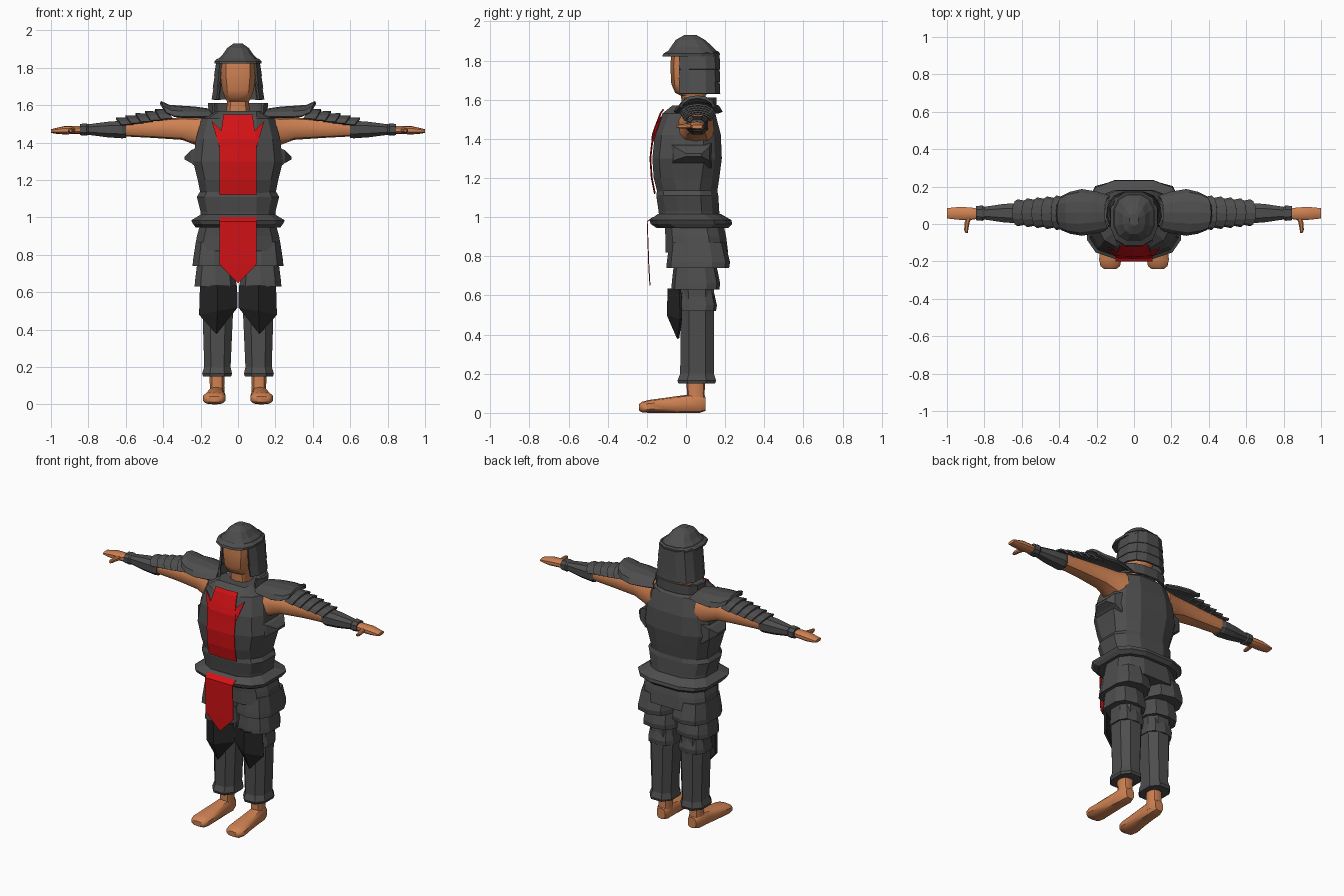
import bpy, bmesh, math

if "Cube" in bpy.data.objects:
    bpy.data.objects.remove(bpy.data.objects["Cube"])


def material(name, rgb):
    m = bpy.data.materials.new(name)
    m.diffuse_color = (*rgb, 1)
    m.use_nodes = True
    m.node_tree.nodes["Principled BSDF"].inputs["Base Color"].default_value = m.diffuse_color
    return m


GRAY = material("armour_gray", (0.075, 0.075, 0.075))
DARK = material("knee_black", (0.018, 0.018, 0.018))
RED = material("cloth_red", (0.65, 0.006, 0.008))
SKIN = material("skin", (0.62, 0.22, 0.085))


def make(name, verts, faces, mat, mirror=False, thick=0, smooth=False):
    """Mesh object, optionally mirrored across x and thickened."""
    me = bpy.data.meshes.new(name)
    me.from_pydata(verts, [], faces)
    bm = bmesh.new()
    bm.from_mesh(me)
    bmesh.ops.recalc_face_normals(bm, faces=bm.faces)
    bm.to_mesh(me)
    bm.free()
    me.materials.append(mat)
    ob = bpy.data.objects.new(name, me)
    bpy.context.collection.objects.link(ob)
    if thick:
        mod = ob.modifiers.new("thickness", 'SOLIDIFY')
        mod.thickness, mod.offset = thick, 0
    if mirror:
        ob.modifiers.new("mirror", 'MIRROR').use_mirror_merge = False
    if smooth:
        bpy.ops.object.select_all(action='DESELECT')
        ob.select_set(True)
        bpy.context.view_layer.objects.active = ob
        bpy.ops.object.shade_smooth_by_angle(angle=math.radians(40))
    return ob


def loft(name, rings, mat, closed=True, **kw):
    """Skin a list of equal rings; closed rings get end caps."""
    n = len(rings[0])
    verts = [p for r in rings for p in r]
    faces = []
    for i in range(len(rings) - 1):
        for j in range(n if closed else n - 1):
            k = (j + 1) % n
            faces.append((i*n + j, i*n + k, (i+1)*n + k, (i+1)*n + j))
    if closed:
        faces += [tuple(range(n)), tuple(range(len(verts) - n, len(verts)))]
    return make(name, verts, faces, mat, **kw)


def ring(axis, c, r1, r2, n=10, p=0.8, a0=0, a1=360):
    """Rounded section across an axis; a partial angle range gives an arc."""
    full = a1 - a0 == 360
    pts = []
    for i in range(n):
        a = math.radians(a0 + (a1 - a0) * (i + 0.5 if full else i) / (n if full else n - 1))
        u = r1 * math.copysign(abs(math.cos(a)) ** p, math.cos(a))
        v = r2 * math.copysign(abs(math.sin(a)) ** p, math.sin(a))
        d = {'x': (0, u, v), 'y': (u, 0, v), 'z': (u, v, 0)}[axis]
        pts.append(tuple(a + b for a, b in zip(c, d)))
    return pts


def zring(z, hx, yf, yb, x=0, **kw):
    return ring('z', (x, (yf + yb) / 2, z), hx, (yb - yf) / 2, **kw)


def body(z, hx, yf, yb):
    """Trunk section with a flat front panel."""
    half = [(0.1, yf), (hx*.82, yf + .035), (hx, yf + .1), (hx, yb - .09),
            (hx*.8, yb - .035), (hx*.42, yb)]
    return [(x, y, z) for x, y in half] + [(-x, y, z) for x, y in half[::-1]]


# Head and neck
loft("head", [zring(1.53, .07, -.02, .1), zring(1.62, .06, -.025, .1), zring(1.635, .07, -.055, .11),
              zring(1.68, .088, -.075, .13), zring(1.77, .1, -.08, .14), zring(1.84, .1, -.075, .14)],
     SKIN, smooth=True)

# Helmet: dome, brim and hanging neck guard
loft("helmet_dome", [zring(1.84, .118, -.1, .168, n=12), zring(1.87, .085, -.08, .14, n=12),
                     zring(1.905, .06, -.055, .1, n=12), zring(1.93, .025, -.01, .055, n=12)], GRAY)
loft("helmet_brim", [zring(1.822, .128, -.125, .175, n=12), zring(1.835, .13, -.12, .178, n=12),
                     zring(1.85, .112, -.095, .165, n=12)], GRAY)
for i, (z0, z1, rx) in enumerate([(1.84, 1.755, .115), (1.775, 1.69, .122), (1.71, 1.63, .128)]):
    loft(f"neck_guard_{i+1}", [zring(z0, rx - .004, -.065, .168, n=10, p=.75, a0=-42, a1=222),
                               zring(z1, rx + .01, -.06, .172, n=10, p=.75, a0=-42, a1=222)],
         GRAY, closed=False, thick=.012)

# Trunk armour, collar and belt
loft("chest_armour", [body(1.1, .195, -.14, .155), body(1.2, .215, -.165, .17), body(1.3, .24, -.172, .183),
                      body(1.42, .225, -.16, .178), body(1.53, .195, -.12, .15),
                      body(1.57, .12, -.07, .11)], GRAY)
loft("waist_armour", [body(.97, .2, -.135, .175), body(1.03, .2, -.14, .17), body(1.11, .22, -.152, .165),
                      body(1.135, .205, -.148, .16)], GRAY)
loft("belt", [body(.945, .225, -.15, .215), body(.965, .24, -.18, .236), body(.985, .25, -.187, .232),
              body(1.015, .2, -.145, .18)], GRAY)
loft("collar", [zring(1.55, .15, -.05, .15, a0=-35, a1=215), zring(1.612, .155, -.04, .15, a0=-35, a1=215)],
     GRAY, closed=False, thick=.014)
loft("armpit_guard", [[(.2, -.09, 1.38), (.2, .13, 1.38), (.2, .13, 1.25), (.2, -.09, 1.25)],
                      [(.25, -.06, 1.36), (.25, .12, 1.36), (.25, .12, 1.29), (.25, -.06, 1.29)],
                      [(.285, 0, 1.325), (.285, .08, 1.325), (.285, .08, 1.31), (.285, 0, 1.31)]],
     GRAY, mirror=True)

# Red cloth: chest panel with pointed side teeth, and hanging flap
rows = [(1.55, .08, -.114), (1.53, .08, -.128), (1.46, .09, -.155), (1.42, .1, -.168), (1.38, .1, -.171),
        (1.3, .1, -.18), (1.2, .1, -.173), (1.12, .1, -.157)]
loft("chest_cloth", [[(-w, y, z), (0, y - .004, z), (w, y, z)] for z, w, y in rows],
     RED, closed=False, thick=.005)
make("chest_cloth_tooth", [(.085, -.155, 1.46), (.14, -.126, 1.515), (.1, -.171, 1.38)],
     [(0, 1, 2)], RED, mirror=True, thick=.006)
flap = [(1.0, .1, -.165), (.978, .1, -.198), (.75, .1, -.19), (.65, .002, -.184)]
loft("hanging_cloth", [[(-w, y, z), (w, y, z)] for z, w, y in flap], RED, closed=False, thick=.005)

# Hip skirt and layered thigh plates
loft("hip_skirt", [body(.82, .232, -.105, .215), body(.9, .22, -.105, .205), body(.97, .2, -.11, .19)], GRAY)
tiers = [(.87, .74, .125, .122, -.1, .225), (.78, .63, .12, .116, -.075, .175), (.66, .52, .11, .093, -.04, .158)]
for i, (z0, z1, x, rx, yf, yb) in enumerate(tiers):
    loft(f"thigh_plate_{i+1}", [zring(z0, rx - .018, yf + .015, yb - .025, x=x, p=.7),
                                zring(z1 + .03, rx - .002, yf + .002, yb, x=x, p=.7),
                                zring(z1, rx, yf, yb - .005, x=x, p=.7)], GRAY, mirror=True)

# Legs, knee plates and feet
loft("trouser_leg", [zring(.15, .08, -.045, .155, x=.112, n=8), zring(.165, .085, -.05, .16, x=.112, n=8),
                     zring(.2, .075, -.035, .148, x=.11, n=8), zring(.5, .087, -.035, .15, x=.108, n=8),
                     zring(.64, .09, -.04, .15, x=.108, n=8)], GRAY, mirror=True)
make("knee_plate", [(.008, -.03, .635), (.11, -.088, .635), (.2, -.03, .635),
                    (.005, -.025, .52), (.11, -.092, .5), (.205, -.025, .48), (.115, -.04, .38)],
     [(0, 1, 4, 3), (1, 2, 5, 4), (3, 4, 6), (4, 5, 6)], DARK, mirror=True, thick=.012)
loft("ankle", [zring(.03, .042, .0, .1, x=.112), zring(.1, .04, .005, .095, x=.112),
               zring(.2, .045, .0, .1, x=.112)], SKIN, mirror=True, smooth=True)
foot = [(.1, .112, .045, .03, .035), (.07, .114, .05, .043, .05), (0, .117, .046, .045, .046),
        (-.1, .122, .039, .055, .039), (-.19, .127, .033, .062, .033), (-.225, .127, .03, .054, .027),
        (-.24, .127, .028, .035, .016)]
loft("foot", [ring('y', (x, y, z), rx, rz, p=.7) for y, x, z, rx, rz in foot],
     SKIN, mirror=True, smooth=True)

# Bare arms, hands and thumbs: x, y, z, half depth, half height
arm = [(.16, .045, 1.45, .1, .1), (.22, .05, 1.46, .085, .075), (.3, .055, 1.475, .065, .06),
       (.45, .06, 1.475, .052, .05), (.64, .06, 1.475, .045, .04)]
hand = [(.82, .055, 1.468, .026, .022), (.87, .055, 1.468, .034, .022), (.93, .057, 1.466, .036, .022),
        (.97, .057, 1.463, .032, .016), (1.0, .057, 1.462, .028, .01)]
for name, path in (("arm", arm), ("hand", hand)):
    loft(name, [ring('x', (x, y, z), ry, rz, p=.7) for x, y, z, ry, rz in path],
         SKIN, mirror=True, smooth=True)
loft("thumb", [ring('y', (x, y, z), r, r, n=8) for x, y, z, r in
               [(.875, .05, 1.468, .018), (.892, .01, 1.466, .014), (.897, -.03, 1.464, .012),
                (.895, -.048, 1.464, .007)]], SKIN, mirror=True, smooth=True)

# Forearm guards with wrist cuffs
bracer = [(.6, .05, .048), (.62, .058, .05), (.7, .052, .044), (.8, .036, .03), (.81, .044, .035), (.845, .04, .032)]
loft("forearm_guard", [ring('x', (x, .058, 1.47), ry, rz, n=8) for x, ry, rz in bracer], GRAY, mirror=True)


def arch(x, y, z, w, h):
    """Shallow arch over the arm, pushed outwards at its crown."""
    return [(x + .03 * math.sin(a), y - w * math.cos(a), z + h * math.sin(a))
            for a in [math.pi * i / 6 for i in range(7)]]


# Shoulder plate and overlapping upper-arm lames
loft("shoulder_plate", [arch(.13, .06, 1.535, .085, .04), arch(.2, .062, 1.535, .105, .05),
                        arch(.28, .062, 1.535, .118, .055), arch(.34, .06, 1.54, .105, .055),
                        arch(.385, .058, 1.56, .085, .055)],
     GRAY, closed=False, mirror=True, thick=.016)
for i in range(5):
    x, t = .35 + .052 * i, i / 4
    z, w = 1.528 - .03 * t, .083 - .02 * t
    loft(f"arm_lame_{i+1}", [arch(x, .06, z, w - .008, .045 - .014 * t),
                             arch(x + .065, .06, z - .004, w + .005, .052 - .016 * t)],
         GRAY, closed=False, mirror=True, thick=.01)
